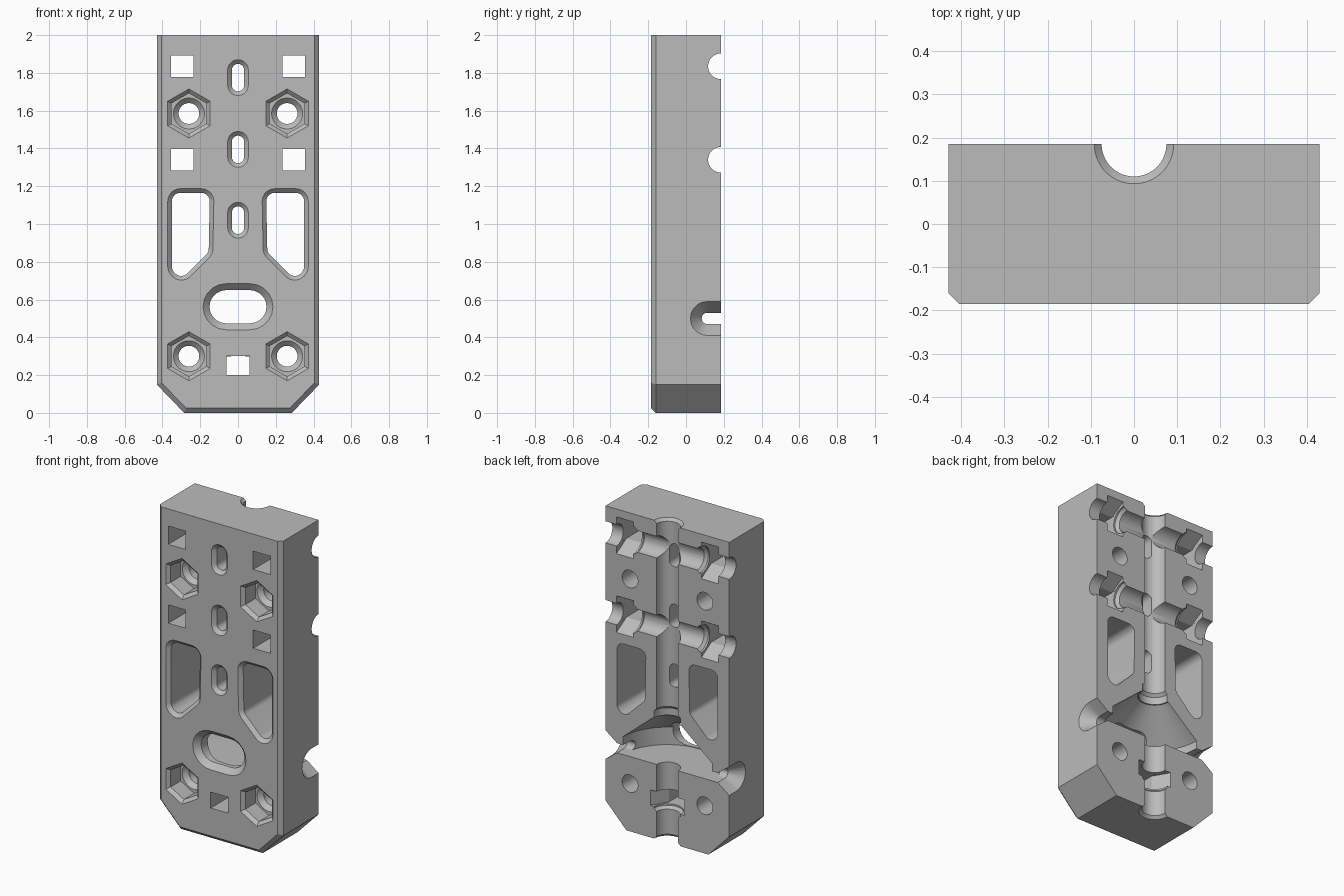
import bpy, bmesh, math
from math import sin, cos, pi

cube = bpy.data.objects.get("Cube")
if cube:
    bpy.data.objects.remove(cube, do_unlink=True)

mat = bpy.data.materials.new("plain grey")
mat.use_nodes = True
GREY = (0.5, 0.5, 0.5, 1)
mat.diffuse_color = GREY
mat.node_tree.nodes["Principled BSDF"].inputs["Base Color"].default_value = GREY

HALF_W, HALF_D, HEIGHT = 0.43, 0.185, 2.0
FRONT, BACK = -HALF_D, HALF_D


def loft(name, rings):
    """Closed solid through a list of equal-length rings."""
    bm = bmesh.new()
    loops = [[bm.verts.new(p) for p in ring] for ring in rings]
    n = len(loops[0])
    for a, b in zip(loops, loops[1:]):
        for i in range(n):
            j = (i + 1) % n
            bm.faces.new((a[i], a[j], b[j], b[i]))
    bm.faces.new(loops[0])
    bm.faces.new(loops[-1])
    bmesh.ops.recalc_face_normals(bm, faces=bm.faces)
    mesh = bpy.data.meshes.new(name)
    bm.to_mesh(mesh)
    bm.free()
    mesh.materials.append(mat)
    ob = bpy.data.objects.new(name, mesh)
    bpy.context.collection.objects.link(ob)
    return ob


def ngon(n, r, cu=0, cv=0, turn=0):
    return [(cu + r * cos(turn + 2 * pi * i / n), cv + r * sin(turn + 2 * pi * i / n))
            for i in range(n)]


def rounded(centres, r, steps=10):
    """Convex outline of counter-clockwise corner circles of radius r."""
    pts, n = [], len(centres)
    for i, (u, v) in enumerate(centres):
        (pu, pv), (nu, nv) = centres[i - 1], centres[(i + 1) % n]
        start = math.atan2(v - pv, u - pu) - pi / 2
        sweep = (math.atan2(nv - v, nu - u) - pi / 2 - start) % (2 * pi)
        for k in range(steps + 1):
            a = start + sweep * k / steps
            pts.append((u + r * cos(a), v + r * sin(a)))
    return pts


def box(w, h, cu, cv):
    return [(cu + s * w / 2, cv + t * h / 2) for s, t in ((-1, -1), (1, -1), (1, 1), (-1, 1))]


# Lift 2D outlines along each axis
def along_y(pts, y):
    return [(u, y, v) for u, v in pts]


def along_x(pts, x):
    return [(x, u, v) for u, v in pts]


def along_z(pts, z):
    return [(u, v, z) for u, v in pts]


cutters = []


def cut(name, rings):
    cutters.append(loft(name, rings))


def flared(name, centres, r, flare, end):
    """Rounded opening from the front with a 45 degree flare."""
    cut(name, [along_y(rounded(centres, r + 2 * flare), FRONT - flare),
               along_y(rounded(centres, r), FRONT + flare),
               along_y(rounded(centres, r), end)])


def turned(name, profile, lift, cu, cv, n=48):
    """Stack of round sections; profile holds (radius, position)."""
    cut(name, [lift(ngon(n, r, cu, cv, pi / n), p) for r, p in profile])


# Body: clipped bottom corners and a chamfered front rim
def body_outline(d):
    k = d * math.tan(pi / 8)
    w = HALF_W - d
    right = [(0.285 - k, d), (w, 0.15 + k), (w, HEIGHT)]
    return right + [(-x, z) for x, z in reversed(right)]


body = loft("rail_block", [along_y(body_outline(0.025), FRONT),
                           along_y(body_outline(0), FRONT + 0.025),
                           along_y(body_outline(0), BACK)])

# Vertical rod channel down the back, with flared mouths
R = 0.075
turned("upper_channel", [(0.107, HEIGHT + 0.015), (R, HEIGHT - 0.017), (R, 0.82),
                         (0.092, 0.803), (0.092, 0.74)], along_z, 0, BACK)
turned("lower_channel", [(R, 0.6), (R, 0.19), (R, 0.017), (0.107, -0.015)], along_z, 0, BACK)
turned("nut_mouth", [(0.092, 0.22), (0.092, 0.19), (R - 0.01, 0.165)], along_z, 0, BACK)

# Conical chamber behind the oval window
turned("chamber", [(0.1, 0.757), (0.31, 0.58), (0.31, 0.47)], along_z, 0, BACK, 64)

# Vertical nut trap with its front push-out hole
cut("bottom_nut", [along_z(ngon(6, 0.118, 0, BACK), z) for z in (0.201, 0.299)])
cut("bottom_square", [along_y(box(0.12, 0.1, 0, 0.25), y) for y in (-0.3, 0.12)])

# Cross channels with nut traps
for z in (1.835, 1.34):
    turned("cross_channel", [(0.068, -0.6), (0.068, 0.6)], along_x, BACK, z)
    for s in (-1, 1):
        cut("side_nut", [along_x(ngon(6, 0.115, BACK, z, 0 + pi / 6), s * x)
                         for x in (0.236, 0.354)])
        turned("side_nut_mouth", [(0.085, s * 0.25), (0.085, s * 0.225), (0.06, s * 0.2)],
               along_x, BACK, z)
        cut("side_square", [along_y(box(0.12, 0.115, s * 0.295, z), y) for y in (-0.3, 0.12)])

# Hexagonal bolt pockets with chamfered through holes
for s in (-1, 1):
    for z in (1.585, 0.3):
        cut("bolt_pocket", [along_y(ngon(6, r, s * 0.26, z, pi / 2), y)
                            for r, y in ((0.153, FRONT - 0.02), (0.107, FRONT + 0.02),
                                         (0.107, FRONT + 0.12))])
        turned("bolt_hole", [(0.082, -0.085), (0.082, -0.065), (0.055, -0.038), (0.055, 0.3)],
               along_y, s * 0.26, z, 32)

# Side windows, tapered at the lower inner corner
window = [(0.2, 0.87), (0.3, 0.77), (0.305, 0.775), (0.305, 1.12), (0.195, 1.12)]
flared("right_window", window, 0.045, 0.022, 0.3)
flared("left_window", [(-u, v) for u, v in reversed(window)], 0.045, 0.022, 0.3)

# Centre slots and the large oval
for z in (1.775, 1.395, 1.02):
    flared("centre_slot", [(0, z - 0.04), (0, z + 0.04)], 0.033, 0.022, 0.15)
flared("oval_window", [(-0.063, 0.562), (0.063, 0.562)], 0.088, 0.034, 0.1)

# Cable exits at the sides of the chamber
exit_path = [(0.113, 0.5), (0.4, 0.5)]
for s in (-1, 1):
    cut("cable_exit", [along_x(rounded(exit_path, r), s * x)
                       for r, x in ((0.105, 0.45), (0.03, 0.35), (0.03, 0.2))])

# Carve the body, then drop the cutters
bpy.context.view_layer.objects.active = body
for c in cutters:
    mod = body.modifiers.new(c.name, "BOOLEAN")
    mod.operation, mod.solver, mod.object = "DIFFERENCE", "EXACT", c
    bpy.ops.object.modifier_apply(modifier=mod.name)
for c in cutters:
    bpy.data.objects.remove(c, do_unlink=True)

bpy.ops.object.select_all(action="DESELECT")
body.select_set(True)
bpy.ops.object.shade_smooth_by_angle(angle=math.radians(25))
